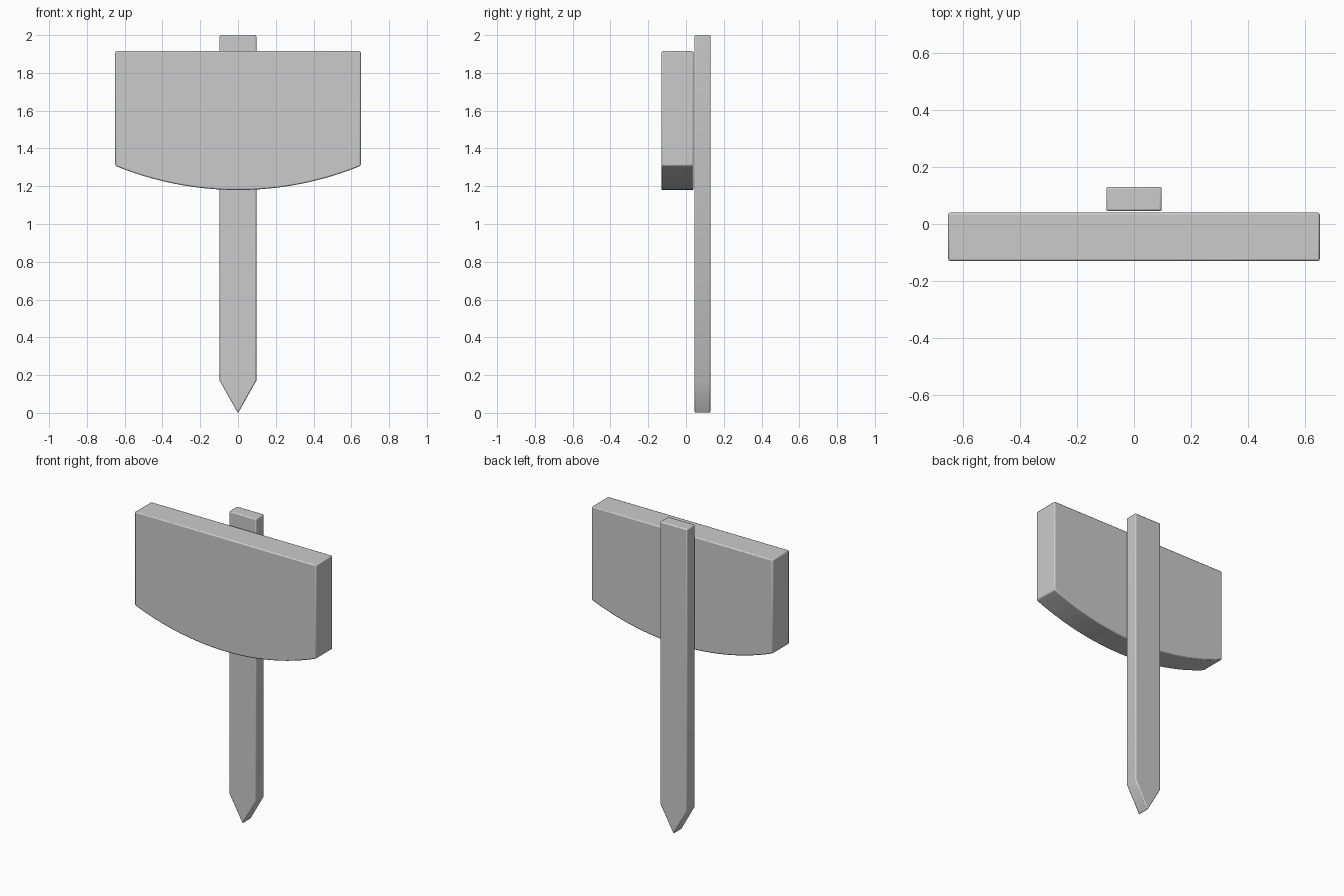
import bpy, bmesh, math

if "Cube" in bpy.data.objects:
    bpy.data.objects.remove(bpy.data.objects["Cube"])


def slab(name, outline, y0, y1, bevel=0.007):
    """Extrude an x-z outline from y0 to y1 and soften its edges."""
    bm = bmesh.new()
    face = bm.faces.new([bm.verts.new((x, y0, z)) for x, z in outline])
    ext = bmesh.ops.extrude_face_region(bm, geom=[face])
    verts = [v for v in ext["geom"] if isinstance(v, bmesh.types.BMVert)]
    bmesh.ops.translate(bm, verts=verts, vec=(0, y1 - y0, 0))
    bmesh.ops.recalc_face_normals(bm, faces=bm.faces)
    mesh = bpy.data.meshes.new(name)
    bm.to_mesh(mesh)
    bm.free()
    obj = bpy.data.objects.new(name, mesh)
    bpy.context.collection.objects.link(obj)
    mod = obj.modifiers.new("soft_edges", "BEVEL")
    mod.width = bevel
    mod.segments = 2
    mod.limit_method = "ANGLE"
    mod.angle_limit = math.radians(30)
    bpy.ops.object.select_all(action="DESELECT")
    obj.select_set(True)
    bpy.context.view_layer.objects.active = obj
    bpy.ops.object.shade_smooth_by_angle(angle=math.radians(30))
    return obj


# Sign board: straight top and sides, shallow arc along the bottom
half, top, corner, low = 0.65, 1.915, 1.308, 1.18
sag = corner - low
radius = (half ** 2 + sag ** 2) / (2 * sag)
span = math.asin(half / radius)
steps = 24
arc = []
for i in range(steps + 1):
    a = -span + 2 * span * i / steps
    arc.append((radius * math.sin(a), low + radius * (1 - math.cos(a))))
slab("sign_board", arc + [(half, top), (-half, top)], -0.13, 0.04)

# Stake: flat post behind the board, pointed at the ground
w = 0.097
slab("stake", [(0, -0.002), (w, 0.17), (w, 2.0), (-w, 2.0), (-w, 0.17)], 0.045, 0.13)
